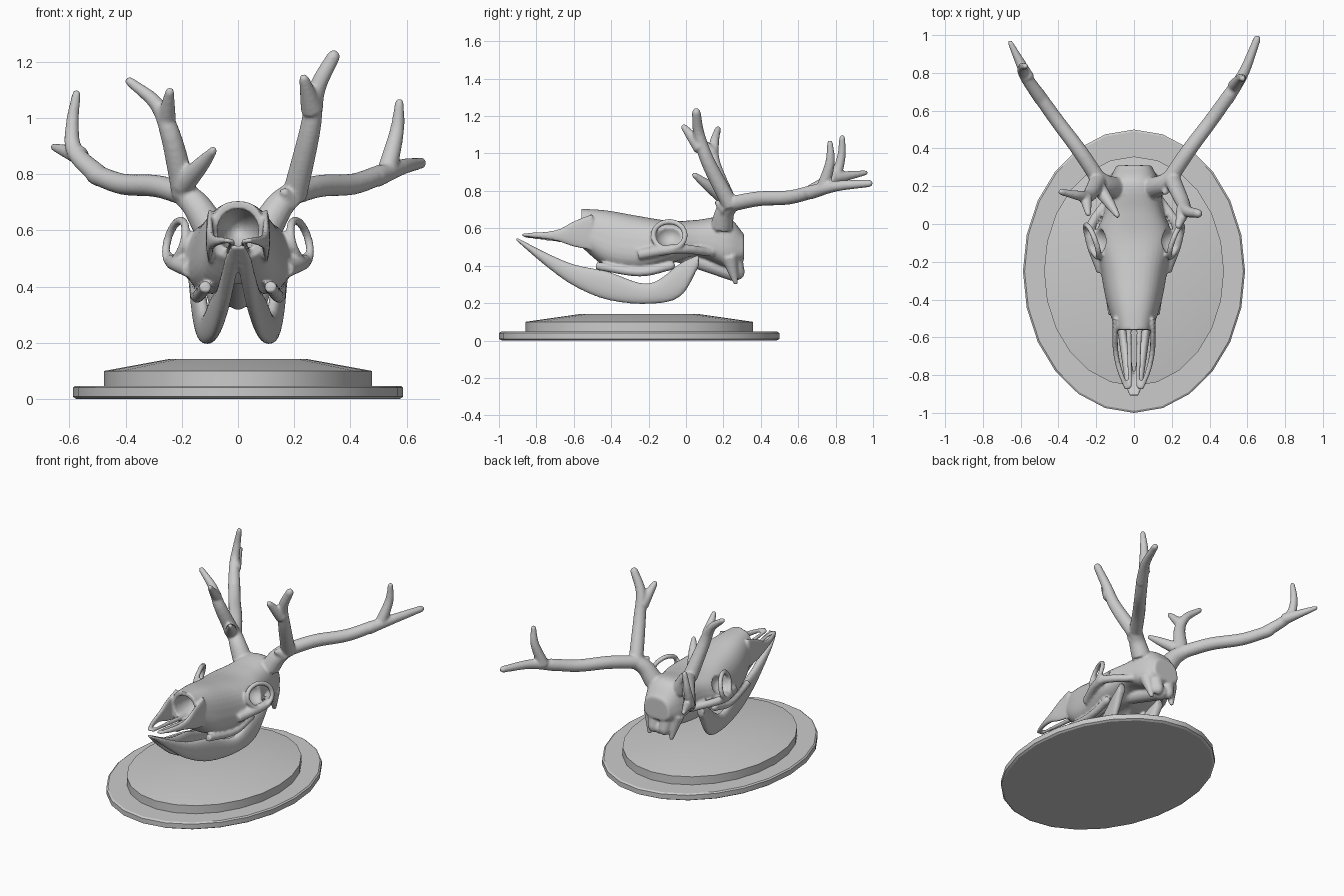
import bpy, bmesh, math
from mathutils import Vector, Matrix

if "Cube" in bpy.data.objects:
    bpy.data.objects.remove(bpy.data.objects["Cube"])


def activate(ob):
    bpy.ops.object.select_all(action='DESELECT')
    ob.select_set(True)
    bpy.context.view_layer.objects.active = ob


def make(name, bm):
    bmesh.ops.recalc_face_normals(bm, faces=bm.faces)
    me = bpy.data.meshes.new(name)
    bm.to_mesh(me)
    bm.free()
    ob = bpy.data.objects.new(name, me)
    bpy.context.collection.objects.link(ob)
    return ob


def loft(name, rings):
    bm = bmesh.new()
    vs = [[bm.verts.new(p) for p in r] for r in rings]
    n = len(vs[0])
    for a, b in zip(vs, vs[1:]):
        for i in range(n):
            j = (i + 1) % n
            bm.faces.new((a[i], a[j], b[j], b[i]))
    bm.faces.new(vs[0])
    bm.faces.new(vs[-1])
    return make(name, bm)


def spline(pts, k=5):
    p = [Vector(q) for q in pts]
    p = [2 * p[0] - p[1]] + p + [2 * p[-1] - p[-2]]
    out = []
    for a, b, c, d in zip(p, p[1:], p[2:], p[3:]):
        for i in range(k):
            t = i / k
            out.append((2 * b + (c - a) * t + (2 * a - 5 * b + 4 * c - d) * t**2
                        + (3 * b - a - 3 * c + d) * t**3) / 2)
    return out + [p[-2]]


# loft of upright cross-sections: station gives y, top, bottom; x and half width follow rules
def sections(name, stations, x_of, width_of, n=20, power=2.2, taper=0.0):
    def pw(v):
        return math.copysign(abs(v) ** (2 / power), v)
    rings = []
    for st in spline(stations):
        y, top, bot = st[0], st[1], st[2]
        ring = []
        for i in range(n):
            a = math.tau * (i + 0.5) / n
            c, s = pw(math.cos(a)), pw(math.sin(a))
            ring.append((x_of(y) + width_of(st) * c * (1 - taper * s), y,
                         (top + bot) / 2 + (top - bot) / 2 * s))
        rings.append(ring)
    return loft(name, rings)


# round branch whose radius runs from r0 to r1, with a rounded tip
def branch(name, pts, r0, r1, n=14):
    co = spline(pts)
    rad = [r0 + (r1 - r0) * i / (len(co) - 1) for i in range(len(co))]
    end = (co[-1] - co[-2]).normalized()
    co += [co[-1] + end * r1 * 0.6, co[-1] + end * r1 * 0.95]
    rad += [r1 * 0.75, r1 * 0.3]
    q, prev, rings = None, None, []
    for i, c in enumerate(co):
        t = (co[min(i + 1, len(co) - 1)] - co[max(i - 1, 0)]).normalized()
        q = t.to_track_quat('Z', 'Y') if q is None else prev.rotation_difference(t) @ q
        prev = t
        rings.append([c + q @ Vector((math.cos(math.tau * k / n), math.sin(math.tau * k / n), 0)) * rad[i]
                      for k in range(n)])
    return loft(name, rings)


def ellipsoid(bm, loc, radii):
    m = Matrix.Translation(loc) @ Matrix.Diagonal((*radii, 1))
    bmesh.ops.create_uvsphere(bm, u_segments=24, v_segments=16, radius=1, matrix=m)


# fuse overlapping parts into one smooth bone surface
def fuse(name, parts):
    activate(parts[0])
    for p in parts:
        p.select_set(True)
    bpy.ops.object.join()
    ob = bpy.context.object
    ob.name = name
    m = ob.modifiers.new("remesh", 'REMESH')
    m.mode = 'VOXEL'
    m.voxel_size = 0.008
    m.use_smooth_shade = True
    s = ob.modifiers.new("smooth", 'SMOOTH')
    s.iterations = 3


# oval plaque: (scale, height) profile around an ellipse
plaque = loft("plaque", [
    [(.588 * k * math.sin(math.tau * i / 24), -.25 + .75 * k * math.cos(math.tau * i / 24), z)
     for i in range(24)]
    for k, z in [(.98, 0), (1, .008), (1, .04), (.985, .047), (.81, .047), (.81, .1), (.41, .143)]])
activate(plaque)
bpy.ops.object.shade_smooth_by_angle(angle=math.radians(25))

# cranium: y, top, bottom, half width
cranium = sections("cranium", [
    (-.56, .705, .50, .095), (-.42, .695, .39, .14), (-.25, .665, .365, .172),
    (-.08, .64, .41, .20), (.06, .645, .45, .155), (.22, .66, .39, .13), (.31, .57, .43, .09)],
    lambda y: 0, lambda st: st[3], n=32, power=2.7, taper=0.15)

# cut nose opening, palate hollow, eye sockets
bm = bmesh.new()
ellipsoid(bm, (0, -.58, .60), (.075, .20, .078))
ellipsoid(bm, (0, -.22, .34), (.095, .36, .09))
for s in (-1, 1):
    ellipsoid(bm, (s * .23, -.09, .563), (.095, .078, .07))
    ellipsoid(bm, (s * .13, -.05, .65), (.02, .02, .03))
    ellipsoid(bm, (s * .135, -.47, .41), (.025, .025, .02))
cutter = make("cavity_cutter", bm)
cutter.hide_render = True
activate(cranium)
m = cranium.modifiers.new("cavities", 'BOOLEAN')
m.operation = 'DIFFERENCE'
m.solver = 'EXACT'
m.object = cutter
bpy.ops.object.modifier_apply(modifier=m.name)
bpy.data.objects.remove(cutter)

parts, jaw = [cranium], []
for s in (-1, 1):
    # snout prong and palate rod
    parts.append(sections("snout_prong", [
        (-.50, .68, .48), (-.60, .64, .50), (-.70, .59, .533), (-.875, .573, .557)],
        lambda y: s * (.1 - 1.0 * max(0, -.62 - y) ** 2), lambda st: .014))
    parts.append(branch("palate_rod", [(s * .03, -.5, .52), (s * .02, -.86, .56)], .016, .01))
    # upper tooth row
    parts.append(branch("upper_teeth", [(s * .115, -.48, .40), (s * .145, -.25, .365),
                                        (s * .15, -.08, .40)], .022, .024))
    # eye socket rim and cheek arch
    rim = [(s * (.222 + .03 * math.cos(a) - .018 * math.sin(a)),
            -.09 + .085 * math.cos(a), .562 + .073 * math.sin(a))
           for a in (math.tau * i / 16 for i in range(17))]
    parts.append(branch("socket_rim", rim, .015, .015))
    parts.append(branch("cheek_arch", [(s * .17, -.25, .46), (s * .235, -.04, .49),
                                       (s * .13, .14, .47)], .03, .022))
    # processes under the rear of the skull
    parts.append(branch("rear_process", [(s * .095, .23, .45), (s * .08, .265, .31)], .045, .014))
    parts.append(branch("neck_joint", [(s * .045, .26, .43), (s * .04, .28, .36)], .045, .035))
    # half of the lower jaw, splaying outward from the chin
    jaw.append(sections("jaw_half", [
        (-.91, .553, .537), (-.75, .471, .399), (-.60, .408, .292), (-.42, .37, .217),
        (-.20, .305, .195), (-.03, .415, .235), (.07, .46, .40)],
        lambda y: s * (.012 + .14 * max(0, (y + .91) / .98)),
        lambda st: min(.026, (st[1] - st[2]) / 2 + .006)))
    # antler stem and beam, shared by both sides
    parts.append(branch("antler_base", [(s * .10, .19, .61), (s * .15, .21, .69),
                                        (s * .20, .25, .735)], .06, .042))
    parts.append(branch("antler_beam", [(s * .19, .24, .73), (s * .29, .39, .758),
                                        (s * .41, .55, .765), (s * .51, .69, .80)], .042, .036))
parts.append(branch("skull_floor", [(0, -.05, .46), (0, .26, .36)], .04, .045))

# left antler tines
parts.append(branch("left_tip", [(-.49, .66, .79), (-.58, .79, .88), (-.59, .83, .98),
                                 (-.575, .835, 1.085)], .038, .016))
parts.append(branch("left_rear_tine", [(-.56, .77, .865), (-.655, .96, .897)], .036, .014))
parts.append(branch("left_front_tine", [(-.19, .23, .73), (-.24, .15, .94), (-.29, .15, 1.05),
                                        (-.385, .17, 1.13)], .046, .017))
parts.append(branch("left_fork_tine", [(-.255, .14, 1), (-.243, .055, 1.095)], .034, .016))
parts.append(branch("left_brow_tine", [(-.20, .21, .76), (-.13, .11, .835), (-.088, .045, .885)], .042, .015))

# right antler tines
parts.append(branch("right_tip", [(.49, .66, .79), (.58, .80, .825), (.652, .98, .84)], .038, .02))
parts.append(branch("right_rear_tine", [(.53, .73, .81), (.565, .77, .95), (.575, .77, 1.055)], .036, .016))
parts.append(branch("right_front_tine", [(.20, .24, .72), (.255, .12, .95), (.28, .07, 1.1),
                                         (.34, .055, 1.22)], .045, .024))
parts.append(branch("right_fork_tine", [(.265, .08, 1.03), (.235, -.01, 1.14)], .042, .018))
parts.append(branch("right_brow_stub", [(.19, .22, .70), (.165, .17, .735)], .04, .018))

fuse("skull_with_antlers", parts)
fuse("lower_jaw", jaw)
